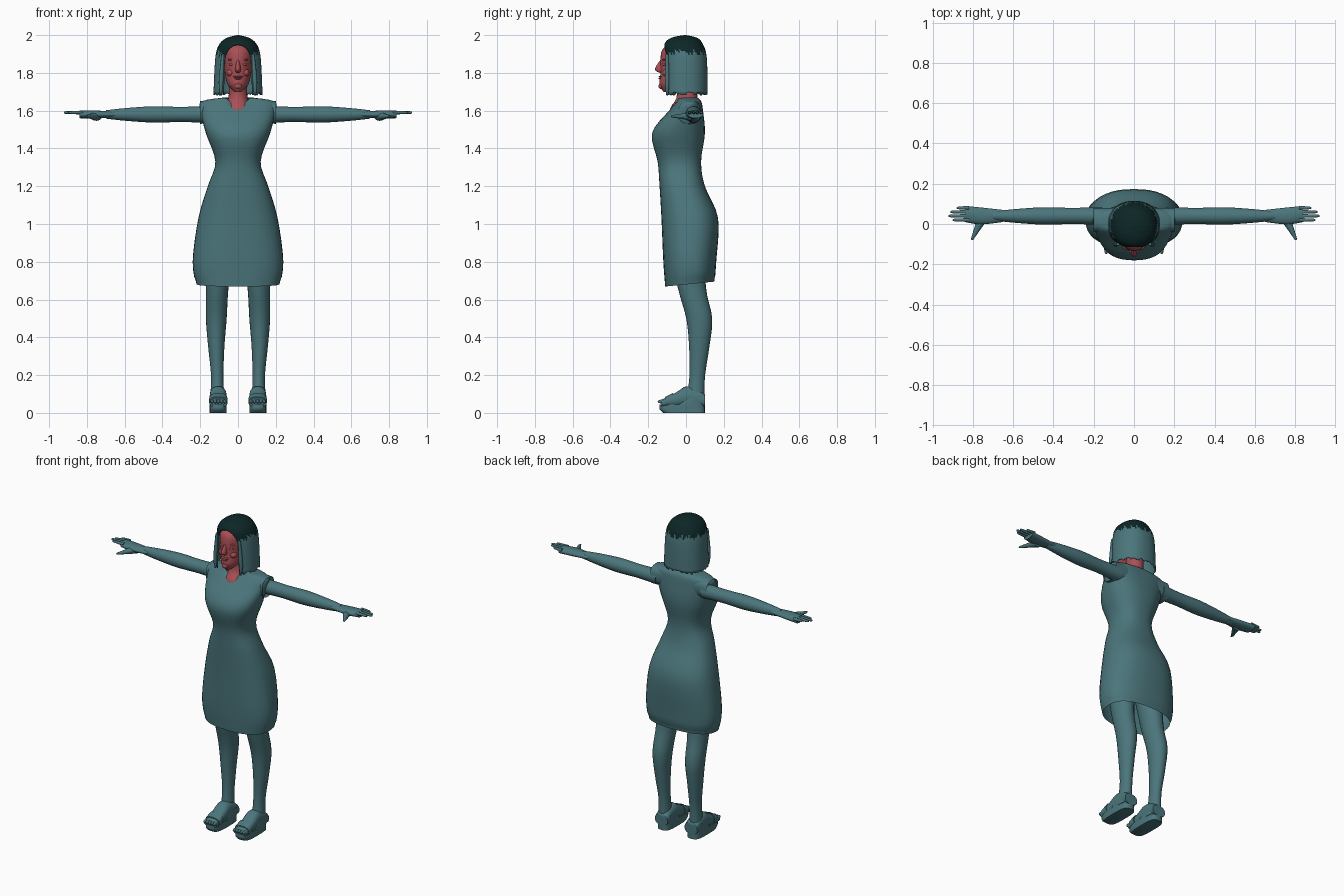
import bpy, bmesh, math, random
from mathutils import Vector

random.seed(4)
cube = bpy.data.objects.get("Cube")
if cube:
    bpy.data.objects.remove(cube)


def material(name, rgb):
    mat = bpy.data.materials.new(name)
    mat.use_nodes = True
    mat.diffuse_color = (*rgb, 1)
    bsdf = next(node for node in mat.node_tree.nodes if node.type == 'BSDF_PRINCIPLED')
    bsdf.inputs["Base Color"].default_value = (*rgb, 1)
    return mat


TEAL = material("muted teal", (0.07, 0.18, 0.2))
RED = material("skin red", (0.4, 0.08, 0.09))
DARK = material("dark green", (0.004, 0.02, 0.02))


def finish(name, bm, materials, mirror=False):
    """Turn a bmesh into a smooth object that keeps its sharp edges."""
    bmesh.ops.recalc_face_normals(bm, faces=bm.faces)
    mesh = bpy.data.meshes.new(name)
    bm.to_mesh(mesh)
    bm.free()
    for mat in materials:
        mesh.materials.append(mat)
    for polygon in mesh.polygons:
        polygon.use_smooth = True
    mesh.set_sharp_from_angle(angle=math.radians(50))
    obj = bpy.data.objects.new(name, mesh)
    bpy.context.scene.collection.objects.link(obj)
    if mirror:
        obj.modifiers.new("Mirror", 'MIRROR')
    return obj


def blend(rows, steps):
    """Add smooth in-between rows that pass through the given ones."""
    rows = [Vector(row) for row in rows]
    result = []
    for i, (start, end) in enumerate(zip(rows, rows[1:])):
        leave = (end - rows[max(i - 1, 0)]) / 2
        arrive = (rows[min(i + 2, len(rows) - 1)] - start) / 2
        for step in range(steps):
            t = step / steps
            ease = t * t * (3 - 2 * t)
            result.append(start.lerp(end, ease) + leave * (t * (1 - t) ** 2)
                          - arrive * (t * t * (1 - t)))
    return result + [rows[-1]]


def oval(row, angle, power):
    """Point of a rounded box between the limits in row, counted from its low side."""
    _, a_low, a_high, b_low, b_high = row

    def along(low, high, wave):
        reach = math.copysign(abs(wave) ** (2 / power), wave)
        return (low + high) / 2 + (high - low) / 2 * reach

    return along(a_low, a_high, math.sin(angle)), along(b_low, b_high, -math.cos(angle))


def loft(name, axis, rows, mat, power=2, sides=24, caps=True, mirror=False, shape=None):
    """Skin over sections: place on axis, then low and high limits on the other two."""
    bm = bmesh.new()
    rings = []
    for row in blend(rows, 4):
        ring = []
        for k in range(sides):
            a, b = oval(row, math.tau * k / sides, power)
            place = row[0]
            point = {'x': (place, a, b), 'y': (a, place, b), 'z': (a, b, place)}[axis]
            ring.append(bm.verts.new(shape(*point) if shape else point))
        rings.append(ring)
    for lower, upper in zip(rings, rings[1:]):
        for k in range(sides):
            bm.faces.new((lower[k - 1], lower[k], upper[k], upper[k - 1]))
    if caps:
        bm.faces.new(rings[0])
        bm.faces.new(rings[-1])
    return finish(name, bm, [mat], mirror)


def body(rows):
    """Sections centred on x: height, half width, front, back."""
    return [(z, -half, half, front, back) for z, half, front, back in rows]


def tube(name, axis, rows, flat=1.0, sides=24):
    """Mirrored teal limb: place, radius and the two centre coordinates."""
    sections = [(place, a - r, a + r, b - r * flat, b + r * flat) for place, r, a, b in rows]
    return loft(name, axis, sections, TEAL, sides=sides, mirror=True)


def ball(name, location, size, mat, mirror=False):
    bm = bmesh.new()
    bmesh.ops.create_uvsphere(bm, u_segments=16, v_segments=10, radius=1)
    bmesh.ops.scale(bm, vec=size, verts=bm.verts)
    bmesh.ops.translate(bm, vec=location, verts=bm.verts)
    return finish(name, bm, [mat], mirror)


# Dress: open hem that rises to the back, V neckline
def hem_and_neckline(x, y, z):
    if z < 0.7:
        z += 0.1 * (y + 0.1)
    if y < 0:
        z = min(z, 1.61 + 0.9 * abs(x))
    return x, y, z


loft("dress", 'z', body([
    (0.67, 0.22, -0.11, 0.15), (0.8, 0.24, -0.12, 0.16), (1.03, 0.21, -0.13, 0.17),
    (1.2, 0.16, -0.14, 0.1), (1.33, 0.12, -0.15, 0.08), (1.48, 0.17, -0.18, 0.1),
    (1.6, 0.2, -0.09, 0.09), (1.65, 0.19, -0.05, 0.08), (1.67, 0.07, -0.05, 0.06)]),
    TEAL, power=2.4, sides=40, caps=False, shape=hem_and_neckline)
loft("cap_sleeve", 'x', [(0.1, -0.04, 0.08, 1.54, 1.66), (0.2, -0.04, 0.08, 1.53, 1.65)],
     TEAL, power=2.6, caps=False, mirror=True)

# Arms and hands
ARM_Y, ARM_Z = 0.04, 1.58
tube("arm", 'x', [(x, radius, ARM_Y, ARM_Z) for x, radius in (
    (0.16, 0.045), (0.3, 0.04), (0.45, 0.043), (0.6, 0.033), (0.7, 0.022))])
tube("palm", 'x', [(x, radius, y, ARM_Z) for x, radius, y in (
    (0.65, 0.03, ARM_Y), (0.76, 0.042, ARM_Y), (0.84, 0.04, 0.05))], flat=0.5)
for i, (finger, tip) in enumerate((("index", 0.9), ("middle", 0.92),
                                   ("ring", 0.91), ("little", 0.88))):
    y = 0.02 * (i + 1)
    tube(finger + "_finger", 'x', [(x, radius, y, 1.59) for x, radius in (
        (0.82, 0.01), (tip - 0.01, 0.007), (tip, 0.002))], sides=10)
tube("thumb", 'y', [(y, radius, x, 1.57) for y, radius, x in (
    (0.03, 0.03, 0.75), (-0.01, 0.02, 0.77), (-0.07, 0.008, 0.8), (-0.08, 0.003, 0.8))],
    flat=0.8, sides=12)

# Legs, from thighs hidden in the skirt down to the ankles
tube("leg", 'z', [(z, radius, x, y) for z, radius, x, y in (
    (0.95, 0.08, 0.1, 0), (0.67, 0.06, 0.11, 0.03), (0.5, 0.055, 0.115, 0.07),
    (0.35, 0.043, 0.115, 0.07), (0.2, 0.033, 0.11, 0.06), (0.08, 0.037, 0.11, 0.05))],
    flat=1.25)

# Feet on wedge platform shoes
INNER, OUTER, HEEL = 0.06, 0.15, 0.1
loft("foot", 'y', [(y, INNER, OUTER, 0.03, top) for y, top in (
    (HEEL, 0.1), (0.06, 0.13), (0, 0.14), (-0.05, 0.11), (-0.13, 0.07))],
    TEAL, power=2.4, mirror=True)
for part, steps in (("platform_sole", ((0, -0.12), (0.02, -0.14), (0.045, -0.14))),
                    ("shoe_wedge", ((0.04, -0.06), (0.07, -0.02), (0.09, 0.02)))):
    loft(part, 'z', [(z, INNER, OUTER, front, HEEL) for z, front in steps],
         TEAL, power=3.5, mirror=True)
loft("toe_strap", 'y', [(y, INNER - 0.005, OUTER + 0.003, 0.03, top) for y, top in (
    (-0.11, 0.085), (-0.07, 0.105))], TEAL, power=2.6, mirror=True)
for i in range(5):
    ball("toe", (0.07 + 0.017 * i, -0.13, 0.06), (0.009, 0.02, 0.01), TEAL, mirror=True)

# Neck and head
loft("neck", 'z', body([(1.58, 0.08, -0.09, 0.06), (1.62, 0.07, -0.08, 0.07),
                        (1.67, 0.05, -0.05, 0.06), (1.76, 0.05, -0.05, 0.06)]), RED)
loft("head", 'z', body([
    (1.7, 0.02, -0.12, -0.05), (1.74, 0.055, -0.14, 0.02), (1.8, 0.07, -0.135, 0.08),
    (1.88, 0.08, -0.135, 0.09), (1.93, 0.075, -0.12, 0.08), (1.97, 0.03, -0.06, 0.04)]),
    RED, sides=32)

# Face features
loft("nose", 'z', body([(1.87, 0.007, -0.135, -0.1), (1.82, 0.015, -0.165, -0.1),
                        (1.8, 0.01, -0.14, -0.1)]), RED, sides=16)
for feature, location, size in (
        ("eye", (0.033, -0.115, 1.845), (0.016, 0.012, 0.008)),
        ("eyebrow", (0.034, -0.115, 1.87), (0.02, 0.012, 0.005)),
        ("cheek", (0.04, -0.1, 1.8), (0.02, 0.025, 0.02))):
    ball(feature, location, size, RED, mirror=True)
for feature, z, half in (("upper_lip", 1.78, 0.026), ("lower_lip", 1.77, 0.02)):
    ball(feature, (0, -0.13, z), (half, 0.016, 0.005), RED)
ball("chin", (0, -0.13, 1.73), (0.02, 0.016, 0.016), RED)

# Bobbed hair: curtain open around the face, dark crown with a ragged edge
COLUMNS = 72
bm = bmesh.new()
trims = [random.uniform(-0.01, 0.01) for _ in range(COLUMNS + 1)]
crown = [random.uniform(1.895, 1.925) for _ in range(COLUMNS)]
grid = []
for row in blend(body([
        (1.69, 0.13, -0.12, 0.115), (1.88, 0.12, -0.12, 0.11), (1.95, 0.1, -0.115, 0.09),
        (1.985, 0.06, -0.08, 0.06), (2.0, 0.005, -0.01, 0)]), 8):
    height = row[0]
    # The opening narrows to nothing above the forehead
    rise = min(max((height - 1.86) / 0.09, 0), 1)
    gap = 0.6 * math.sqrt(1 - rise * rise)
    line = []
    for k in range(COLUMNS + 1):
        x, y = oval(row, gap + (math.tau - 2 * gap) * k / COLUMNS, 2.2)
        line.append(bm.verts.new((x, y, height if grid else height + trims[k])))
    grid.append(line)
for lower, upper in zip(grid, grid[1:]):
    for k in range(COLUMNS):
        face = bm.faces.new((lower[k], lower[k + 1], upper[k + 1], upper[k]))
        beside_face = min(k, COLUMNS - 1 - k) < 7
        face.material_index = int(face.calc_center_median().z > crown[k] - 0.02 * beside_face)
bm.faces.new(grid[-1][:-1]).material_index = 1
bmesh.ops.remove_doubles(bm, verts=bm.verts, dist=0.0001)
hair = finish("hair", bm, [TEAL, DARK])
hair.modifiers.new("Thickness", 'SOLIDIFY').thickness = 0.006

# Loose locks beside the face
tube("side_lock", 'z', [(1.68, 0.004, 0.09, -0.1), (1.75, 0.012, 0.09, -0.1),
                        (1.9, 0.008, 0.08, -0.1)], sides=12)
